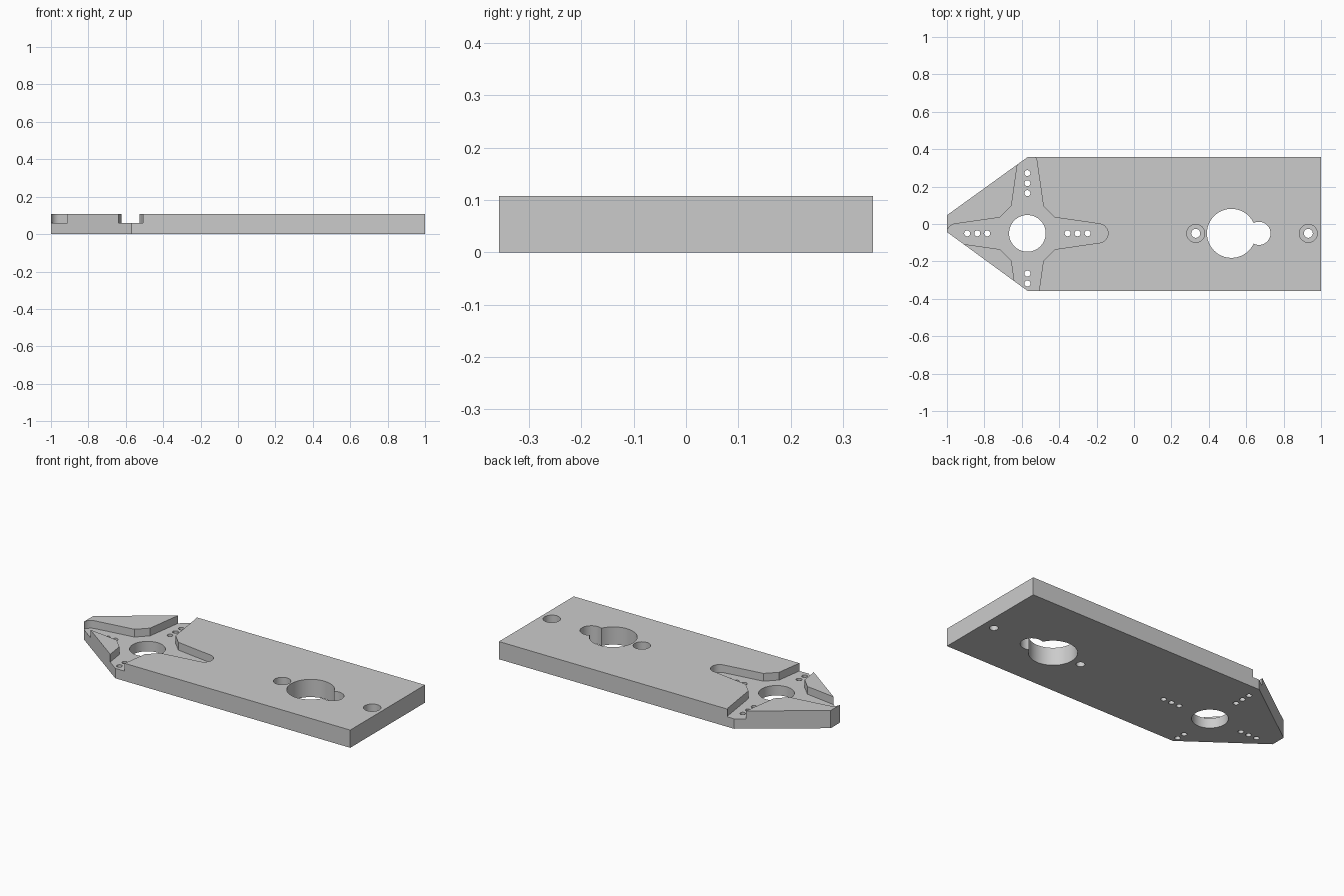
import bpy, bmesh
from math import sin, cos, pi, radians

cube = bpy.data.objects.get("Cube")
if cube:
    bpy.data.objects.remove(cube, do_unlink=True)

HEIGHT, FLOOR = 0.107, 0.06
HALF = 0.357
HUB_X, HUB_Y = -0.57, -0.05

grey = bpy.data.materials.new("plain grey")
grey.use_nodes = True
grey.diffuse_color = (0.6, 0.6, 0.6, 1)
grey.node_tree.nodes["Principled BSDF"].inputs["Base Color"].default_value = (0.6, 0.6, 0.6, 1)


def prism(name, points, z0, z1):
    """Extrude a closed counter-clockwise outline from z0 to z1."""
    bm = bmesh.new()
    face = bm.faces.new([bm.verts.new((x, y, z0)) for x, y in points])
    top = bmesh.ops.extrude_face_region(bm, geom=[face])["geom"]
    bmesh.ops.translate(bm, vec=(0, 0, z1 - z0),
                        verts=[v for v in top if isinstance(v, bmesh.types.BMVert)])
    bmesh.ops.recalc_face_normals(bm, faces=bm.faces)
    mesh = bpy.data.meshes.new(name)
    bm.to_mesh(mesh)
    bm.free()
    mesh.materials.append(grey)
    obj = bpy.data.objects.new(name, mesh)
    bpy.context.collection.objects.link(obj)
    return obj


def circle(x, y, r, n):
    return [(x + r * cos(2 * pi * i / n), y + r * sin(2 * pi * i / n)) for i in range(n)]


# Plate with a tapered nose
plate = prism("mounting_plate", [(-1, -0.043), (HUB_X, -HALF), (1, -HALF),
                                 (1, HALF), (HUB_X, HALF), (-1, 0.047)], 0, HEIGHT)
bpy.context.view_layer.objects.active = plate
plate.select_set(True)


def cut(points, z0=-0.1, z1=0.3):
    cutter = prism("cutter", points, z0, z1)
    cutter.hide_render = True
    mod = plate.modifiers.new("cut", 'BOOLEAN')
    mod.operation, mod.solver, mod.object = 'DIFFERENCE', 'EXACT', cutter
    bpy.ops.object.modifier_apply(modifier=mod.name)
    bpy.data.objects.remove(cutter, do_unlink=True)


# Cross-shaped pocket: one tapered, round-ended arm repeated four times
arm = [(0.147, -0.085)]
arm += [(0.38 + 0.051 * cos(a), 0.051 * sin(a))
        for a in (radians(-82 + 164 * i / 14) for i in range(15))]
arm += [(0.147, 0.085)]
cross = []
for c, s in ((1, 0), (0, 1), (-1, 0), (0, -1)):
    cross += [(HUB_X + x * c - y * s, HUB_Y + x * s + y * c) for x, y in arm]
cut(cross, FLOOR)

# Hub opening and the arm screw holes
cut(circle(HUB_X, HUB_Y, 0.098, 64))
for c, s in ((1, 0), (0, 1), (-1, 0), (0, -1)):
    for d in (0.215, 0.268, 0.322):
        if s < 0 and d > 0.3:
            continue  # falls off the plate edge
        cut(circle(HUB_X + c * d, HUB_Y + s * d, 0.016, 20))

# Keyhole opening made of two overlapping bores
cut(circle(0.521, HUB_Y, 0.131, 64))
cut(circle(0.668, HUB_Y, 0.062, 48))

# Counterbored mounting holes
for x in (0.33, 0.932):
    cut(circle(x, HUB_Y, 0.048, 40), 0.05)
    cut(circle(x, HUB_Y, 0.024, 32))

bpy.ops.object.shade_smooth_by_angle(angle=radians(25))
